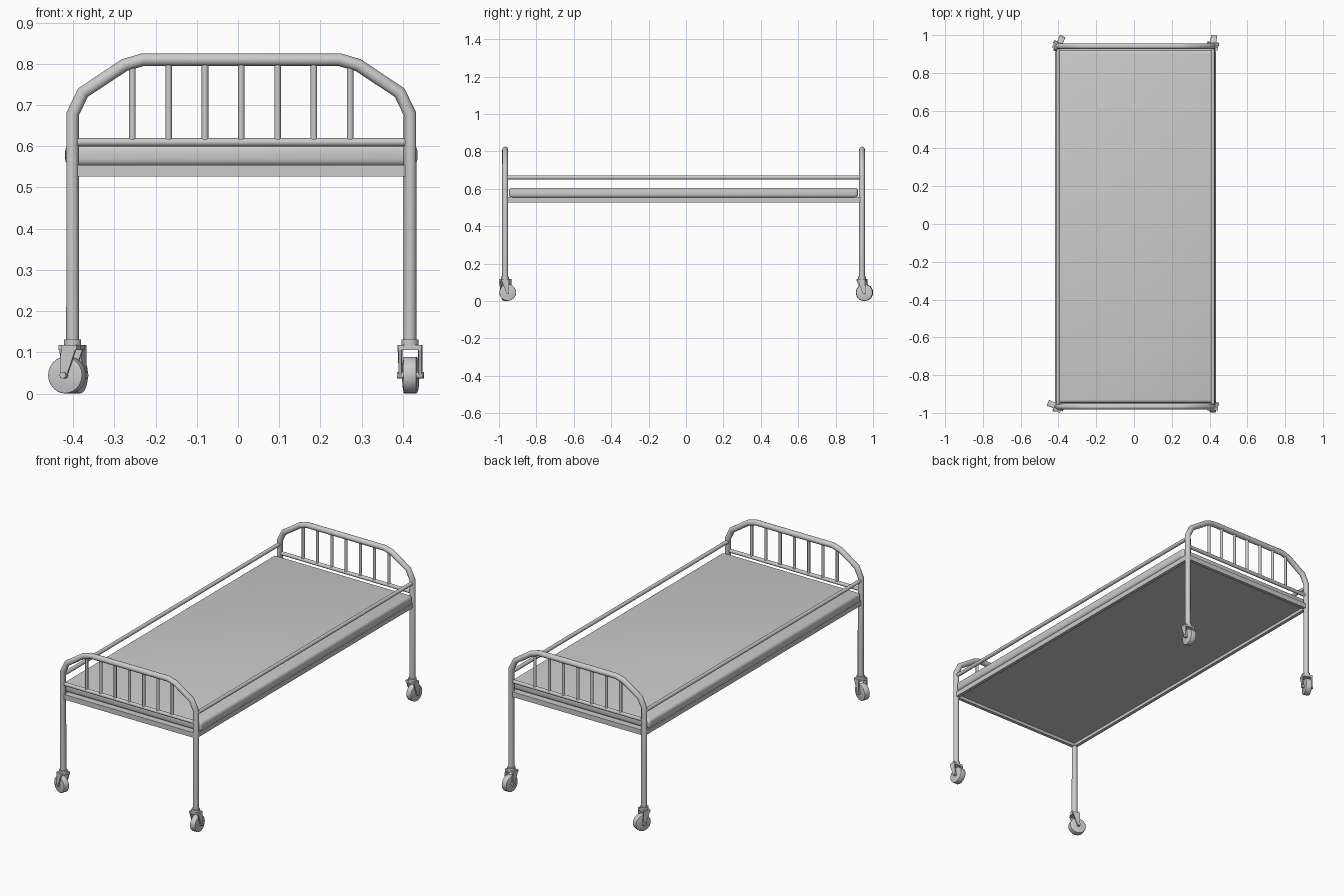
import bpy, bmesh
from math import radians, cos, sin
from mathutils import Matrix, Vector

cube = bpy.data.objects.get("Cube")
if cube:
    bpy.data.objects.remove(cube, do_unlink=True)

grey = bpy.data.materials.new("light grey metal")
grey.use_nodes = True
grey.diffuse_color = (0.6, 0.6, 0.6, 1)
grey.node_tree.nodes["Principled BSDF"].inputs["Base Color"].default_value = grey.diffuse_color

CX, HALF = 0.008, 0.409          # middle and half spacing of the legs
LEFT, RIGHT = CX + HALF, CX - HALF
FRONT, BACK = -0.967, 0.941


def finish(obj, angle=40):
    obj.data.materials.clear()
    obj.data.materials.append(grey)
    bpy.ops.object.select_all(action="DESELECT")
    obj.select_set(True)
    bpy.context.view_layer.objects.active = obj
    bpy.ops.object.shade_smooth_by_angle(angle=radians(angle))
    return obj


def tube(name, points, radius):
    curve = bpy.data.curves.new(name, "CURVE")
    curve.dimensions = "3D"
    curve.bevel_depth = radius
    curve.bevel_resolution = 4
    curve.use_fill_caps = True
    spline = curve.splines.new("POLY")
    spline.points.add(len(points) - 1)
    for p, co in zip(spline.points, points):
        p.co = (*co, 1)
    obj = bpy.data.objects.new(name, curve)
    bpy.context.collection.objects.link(obj)
    bpy.ops.object.select_all(action="DESELECT")
    obj.select_set(True)
    bpy.context.view_layer.objects.active = obj
    bpy.ops.object.convert(target="MESH")
    return finish(bpy.context.object)


def mesh_object(name, bm, matrix=Matrix()):
    bmesh.ops.recalc_face_normals(bm, faces=bm.faces)
    mesh = bpy.data.meshes.new(name)
    bm.to_mesh(mesh)
    bm.free()
    obj = bpy.data.objects.new(name, mesh)
    obj.matrix_world = matrix
    bpy.context.collection.objects.link(obj)
    return finish(obj)


def box(name, low, high, bevel=0.0, segments=1):
    low, high = Vector(low), Vector(high)
    bm = bmesh.new()
    bmesh.ops.create_cube(bm, size=1)
    for v in bm.verts:
        v.co = Vector(a * b for a, b in zip(v.co, high - low)) + (low + high) / 2
    if bevel:
        bmesh.ops.bevel(bm, geom=bm.edges[:], offset=bevel, segments=segments,
                        affect="EDGES", profile=0.5)
    return mesh_object(name, bm)


def disc(name, radius, depth, matrix, bevel=0.0):
    bm = bmesh.new()
    bmesh.ops.create_cone(bm, cap_ends=True, segments=24, radius1=radius,
                          radius2=radius, depth=depth)
    if bevel:
        rims = [e for e in bm.edges if abs(e.verts[0].co.z - e.verts[1].co.z) < 1e-5]
        bmesh.ops.bevel(bm, geom=rims, offset=bevel, segments=2, affect="EDGES", profile=0.5)
    return mesh_object(name, bm, matrix)


# End frames: bent hoop, cross rail and upright bars
half_hoop = [(0.409, 0.115), (0.409, 0.678), (0.384, 0.73), (0.283, 0.797), (0.238, 0.81)]
for end, y in (("front", FRONT), ("back", BACK)):
    hoop = [(CX - x, y, z) for x, z in half_hoop]
    hoop += [(CX + x, y, z) for x, z in reversed(half_hoop)]
    tube(end + "_hoop", hoop, 0.0155)
    tube(end + "_cross_rail", [(RIGHT, y, 0.61), (LEFT, y, 0.61)], 0.01)
    for i in range(7):
        x = CX + (i - 3) * 0.088
        tube(f"{end}_bar_{i + 1}", [(x, y, 0.61), (x, y, 0.81)], 0.008)

# Side rails and thin bed frame
for side, x in (("left", LEFT), ("right", RIGHT)):
    tube(side + "_guard_rail", [(x, FRONT, 0.66), (x, BACK, 0.66)], 0.0105)
    box(side + "_bed_frame", (x - 0.009, FRONT, 0.527), (x + 0.009, BACK, 0.555))
for end, y in (("front", FRONT), ("back", BACK)):
    box(end + "_bed_frame", (RIGHT, y - 0.009, 0.527), (LEFT, y + 0.009, 0.555))
box("bed_base", (RIGHT, FRONT, 0.544), (LEFT, BACK, 0.554))

# Mattress with rounded edges
box("mattress", (CX - 0.427, -0.947, 0.552), (CX + 0.427, 0.92, 0.605), 0.017, 4)


# Swivel casters: collar, forked bracket, axle and wheel
def caster(name, x, y, heading):
    a = radians(heading)
    place = Matrix.Translation((x, y, 0)) @ Matrix.Rotation(a, 4, "Z")
    disc(name + "_collar", 0.021, 0.024, place @ Matrix.Translation((0, 0, 0.119)))
    plate = box(name + "_fork_top", (-0.02, -0.028, 0.106), (0.02, 0.028, 0.118))
    plate.matrix_world = place
    for s in (-1, 1):
        # Prong tapers down towards the axle
        bm = bmesh.new()
        outline = [(-0.02, 0.115), (0.02, 0.115), (0.022, 0.038), (0.008, 0.038)]
        face = bm.faces.new([bm.verts.new((px, s * 0.021, pz)) for px, pz in outline])
        ext = bmesh.ops.extrude_face_region(bm, geom=[face])
        moved = [v for v in ext["geom"] if isinstance(v, bmesh.types.BMVert)]
        bmesh.ops.translate(bm, verts=moved, vec=(0, s * 0.007, 0))
        mesh_object(f"{name}_prong_{'a' if s < 0 else 'b'}", bm, place)
    lie = place @ Matrix.Translation((0.014, 0, 0.045)) @ Matrix.Rotation(radians(90), 4, "X")
    disc(name + "_axle", 0.008, 0.064, lie)
    disc(name + "_wheel", 0.0445, 0.032, lie, 0.003)


caster("front_left_caster", LEFT, FRONT, 90)
caster("front_right_caster", RIGHT, FRONT, 160)
caster("back_left_caster", LEFT, BACK, 83)
caster("back_right_caster", RIGHT, BACK, 66)
